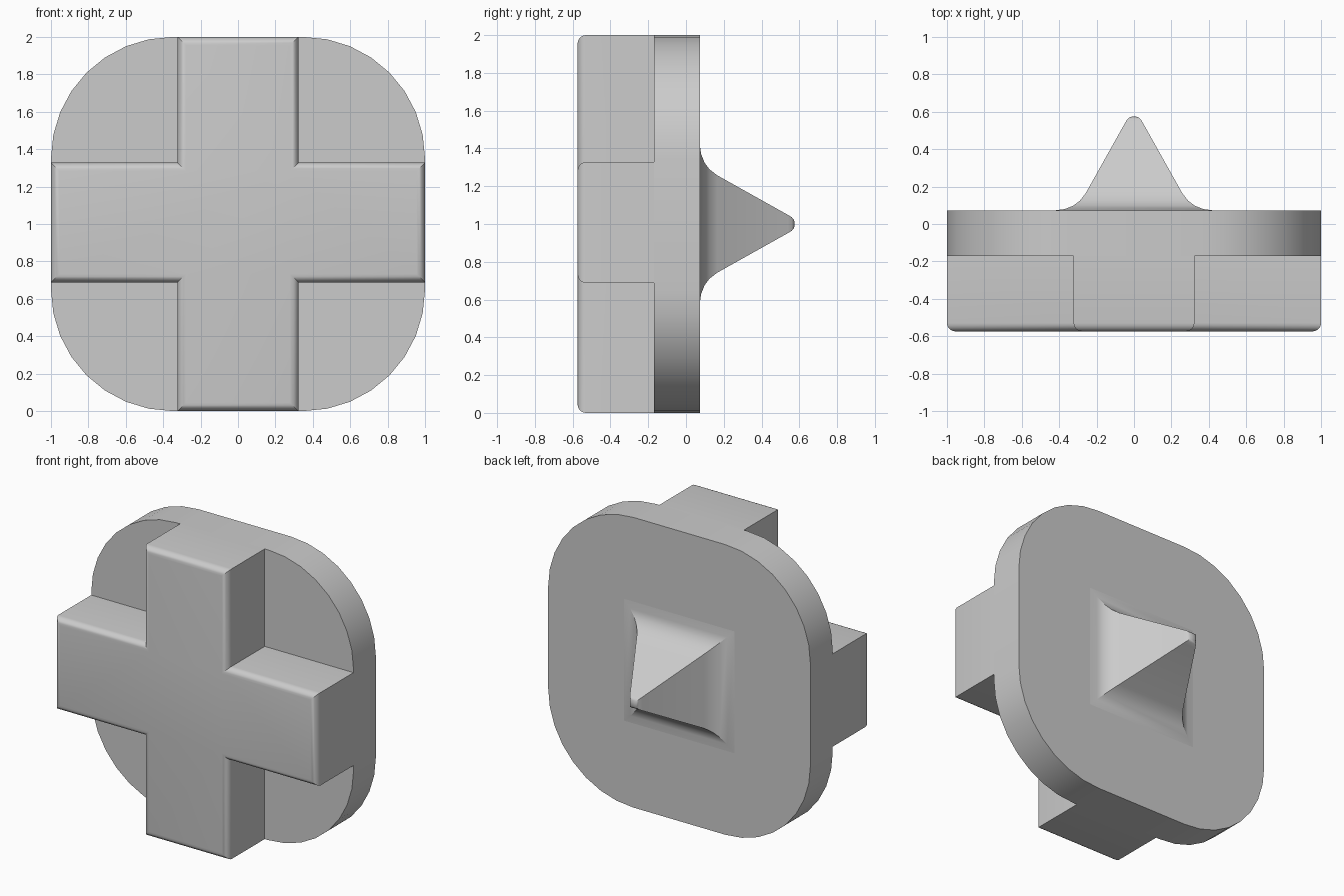
import bpy, bmesh, math

cube = bpy.data.objects.get("Cube")
if cube:
    bpy.data.objects.remove(cube, do_unlink=True)

grey = bpy.data.materials.new("plain grey")
grey.use_nodes = True
colour = (0.6, 0.6, 0.6, 1)
grey.diffuse_color = colour
grey.node_tree.nodes["Principled BSDF"].inputs["Base Color"].default_value = colour

MID = 1.0          # height of the plate centre
PLATE_FRONT = -0.17
PLATE_BACK = 0.073
FRONT = -0.574


def loft(name, rings, bevel=0):
    """Skin closed (x, z) outlines placed at depths y; optionally round the first cap."""
    bm = bmesh.new()
    loops = [[bm.verts.new((x, y, z)) for x, z in outline] for y, outline in rings]
    n = len(loops[0])
    first = bm.faces.new(loops[0])
    bm.faces.new(loops[-1][::-1])
    for a, b in zip(loops, loops[1:]):
        for i in range(n):
            j = (i + 1) % n
            bm.faces.new((a[i], b[i], b[j], a[j]))
    bmesh.ops.recalc_face_normals(bm, faces=bm.faces[:])
    if bevel:
        bmesh.ops.bevel(bm, geom=list(first.edges), offset=bevel, segments=5,
                        profile=0.5, affect='EDGES')
    mesh = bpy.data.meshes.new(name)
    bm.to_mesh(mesh)
    bm.free()
    mesh.materials.append(grey)
    obj = bpy.data.objects.new(name, mesh)
    bpy.context.collection.objects.link(obj)
    bpy.ops.object.select_all(action='DESELECT')
    obj.select_set(True)
    bpy.context.view_layer.objects.active = obj
    bpy.ops.object.shade_smooth_by_angle(angle=math.radians(30))
    return obj


def rounded_square(half, radius, steps):
    points = []
    for corner, (sx, sz) in enumerate([(1, 1), (-1, 1), (-1, -1), (1, -1)]):
        for i in range(steps + 1):
            a = math.pi / 2 * (corner + i / steps)
            points.append((sx * (half - radius) + radius * math.cos(a),
                           MID + sz * (half - radius) + radius * math.sin(a)))
    return points


def square(half):
    return [(half * sx, MID + half * sz) for sx, sz in [(1, 1), (-1, 1), (-1, -1), (1, -1)]]


# Backing plate with large round corners
plate = rounded_square(1, 0.65, 8)
loft("backing_plate", [(PLATE_FRONT, plate), (PLATE_BACK, plate)])

# Cross block with softened front edges
w, low, high = 0.323, 0.688, 1.328
cross = [(w, 2), (-w, 2), (-w, high), (-1, high), (-1, low), (-w, low),
         (-w, 0), (w, 0), (w, low), (1, low), (1, high), (w, high)]
loft("cross_block", [(FRONT, cross), (PLATE_FRONT, cross)], bevel=0.045)

# Rear spike: concave foot, straight slopes, rounded tip
spike = [(PLATE_BACK, 0.42), (0.08, 0.37), (0.098, 0.325), (0.125, 0.289),
         (0.165, 0.258), (0.54, 0.048), (0.56, 0.036), (0.571, 0.022), (0.575, 0.008)]
loft("rear_spike", [(y, square(half)) for y, half in spike])
